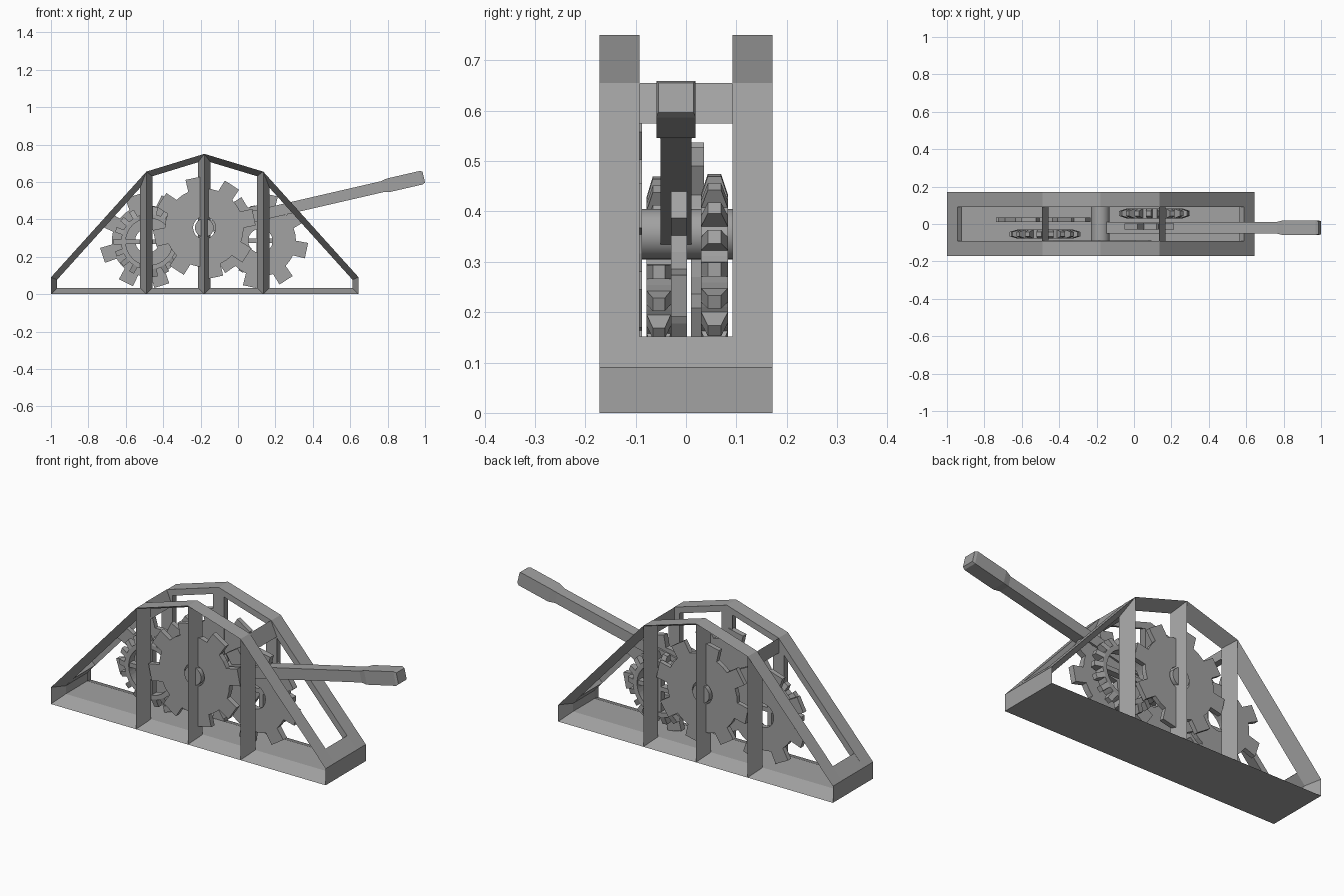
import bpy, bmesh, math
from mathutils import Vector, geometry

if "Cube" in bpy.data.objects:
    bpy.data.objects.remove(bpy.data.objects["Cube"])

grey = bpy.data.materials.new("plain_grey")
grey.diffuse_color = (0.36, 0.36, 0.36, 1)
grey.use_nodes = True
grey.node_tree.nodes["Principled BSDF"].inputs["Base Color"].default_value = grey.diffuse_color


def finish(name, bm, smooth=False):
    bmesh.ops.remove_doubles(bm, verts=bm.verts, dist=1e-5)
    bmesh.ops.recalc_face_normals(bm, faces=bm.faces)
    mesh = bpy.data.meshes.new(name)
    bm.to_mesh(mesh)
    bm.free()
    mesh.materials.append(grey)
    ob = bpy.data.objects.new(name, mesh)
    bpy.context.collection.objects.link(ob)
    if smooth:
        bpy.context.view_layer.objects.active = ob
        ob.select_set(True)
        bpy.ops.object.shade_smooth_by_angle(angle=math.radians(35))
        ob.select_set(False)
    return ob


def bridge(bm, a, b, skip=()):
    n = len(a)
    for i in range(n):
        if i not in skip:
            j = (i + 1) % n
            bm.faces.new([bm.verts.new(p) for p in (a[i], a[j], b[j], b[i])])


def loop(poly, y):
    return [Vector((x, y, z)) for x, z in poly]


def prism(name, poly, y0, y1, smooth=False):
    bm = bmesh.new()
    a, b = loop(poly, y0), loop(poly, y1)
    bridge(bm, a, b)
    for ring in (a, b):
        bm.faces.new([bm.verts.new(p) for p in ring])
    return finish(name, bm, smooth)


def inset(poly, d):
    """Shrink a clockwise convex outline by d."""
    pts = [Vector(p) for p in poly]
    n = len(pts)
    lines = []
    for i in range(n):
        a, b = pts[i], pts[(i + 1) % n]
        t = (b - a).normalized()
        off = Vector((t.y, -t.x)) * d
        lines.append((a + off, b + off))
    out = []
    for i in range(n):
        (a, b), (c, e) = lines[i - 1], lines[i]
        out.append(geometry.intersect_line_line_2d(
            a - (b - a) * 9, b + (b - a) * 9, c - (e - c) * 9, e + (e - c) * 9))
    return out


# Truss frame: two sides, each with four openings cut with sloping edges
OUT, IN, T = 0.172, 0.092, 0.033
X = (-0.49, -0.18, 0.135)
L, R, SH, TOP, LOW = -1.0, 0.645, 0.655, 0.75, 0.09
cells = [  # outline, index of the edges that are posts
    ([(L, 0), (L, LOW), (X[0], SH), (X[0], 0)], (2,)),
    ([(X[0], 0), (X[0], SH), (X[1], TOP), (X[1], 0)], (0, 2)),
    ([(X[1], 0), (X[1], TOP), (X[2], SH), (X[2], 0)], (0, 2)),
    ([(X[2], 0), (X[2], SH), (R, LOW), (R, 0)], (0,)),
]
for side, label in ((-1, "front"), (1, "back")):
    bm = bmesh.new()
    for poly, posts in cells:
        hole = inset(poly, T)
        bridge(bm, loop(poly, side * OUT), loop(hole, side * IN))
        bridge(bm, loop(poly, side * IN), loop(hole, side * IN))
        bridge(bm, loop(poly, side * OUT), loop(poly, side * IN), posts)
    finish(label + "_truss", bm)

# Floor, end walls and crossbars between the two sides
prism("floor", [(L, 0), (L, T), (R, T), (R, 0)], -IN, IN)
wall = [(0, 0), (0, 0.09), (0.057, 0.152), (0.08, 0.13), (T, 0.077), (T, 0)]
prism("left_end_wall", [(L + x, z) for x, z in wall], -IN, IN)
prism("right_end_wall", [(R - x, z) for x, z in wall], -IN, IN)
for x, label in ((X[0], "left"), (X[2], "right")):
    prism(label + "_crossbar",
          [(x - 0.002, SH), (x + T, 0.575), (x - 0.002, 0.575)], -IN, IN)


def gear(name, cx, cz, y0, y1, teeth, root, tip, bore, phase,
         tip_width=1.0, spokes=False):
    """Toothed ring; tip_width below 1 chamfers the teeth."""
    step = math.tau / teeth
    mid, half = (y0 + y1) / 2, (y1 - y0) / 2
    spec = [(-0.27, root, 1), (-0.21, tip, tip_width),
            (0.21, tip, tip_width), (0.27, root, 1), (0.5, root, 1)]
    rings = {(s, k): [] for s in (-1, 1) for k in ("rim", "body", "bore")}
    for i in range(teeth):
        for f, r, w in spec:
            a = math.radians(phase) + (i + f) * step
            for s in (-1, 1):
                for kind, rad, wid in (("rim", r, w), ("body", root * 0.98, 1),
                                       ("bore", bore, 1)):
                    rings[s, kind].append(Vector((cx + rad * math.cos(a),
                                                  mid + s * half * wid,
                                                  cz + rad * math.sin(a))))
    bm = bmesh.new()
    for s in (-1, 1):
        bridge(bm, rings[s, "rim"], rings[s, "body"])
        bridge(bm, rings[s, "body"], rings[s, "bore"])
    for kind in ("rim", "bore"):
        bridge(bm, rings[-1, kind], rings[1, kind])
    finish(name, bm)
    if spokes:
        w, e = 0.012, bore + 0.01
        h = half * 0.7
        prism(name + "_spoke_level", [(cx - e, cz - w), (cx - e, cz + w),
              (cx + e, cz + w), (cx + e, cz - w)], mid - h, mid + h)
        prism(name + "_spoke_upright", [(cx - w, cz - e), (cx - w, cz + e),
              (cx + w, cz + e), (cx + w, cz - e)], mid - h, mid + h)


# Large flat gears
CX, CZ, GZ = -0.18, 0.355, 0.285
gear("front_centre_gear", CX, CZ, -0.116, -0.087, 8, 0.21, 0.275, 0.06, 12)
gear("back_centre_gear", CX, CZ, 0.093, 0.118, 8, 0.21, 0.275, 0.06, 12)
gear("left_gear", -0.485, GZ, 0.01, 0.036, 8, 0.19, 0.255, 0.065, 18)
gear("right_gear", 0.12, GZ, -0.03, 0.002, 8, 0.19, 0.255, 0.065, 33)

# Small spoked gears with chamfered teeth
gear("left_small_gear", -0.475, GZ - 0.005, -0.078, -0.03, 18, 0.15, 0.19, 0.125, 0, 0.5, True)
gear("right_small_gear", 0.11, GZ, 0.03, 0.083, 18, 0.15, 0.19, 0.125, 0, 0.5, True)

# Axle through the centre gears
prism("axle", [(CX + 0.05 * math.cos(k * math.tau / 32),
                CZ + 0.05 * math.sin(k * math.tau / 32)) for k in range(32)],
      -0.13, 0.13, True)

# Lever with a thicker grip, lofted from rectangular sections
tilt = math.radians(13)
u = Vector((math.cos(tilt), 0, math.sin(tilt)))
v = Vector((-math.sin(tilt), 0, math.cos(tilt)))
bm = bmesh.new()
sections = []
for t, h, w in ((0, 0.03, 0.031), (0.975, 0.03, 0.031), (1.01, 0.037, 0.039),
                (1.19, 0.037, 0.039), (1.204, 0.03, 0.035)):
    c = Vector((CX, -0.02, CZ)) + u * t
    sections.append([c + v * (h * a) + Vector((0, w * b, 0))
                     for a, b in ((-1, -1), (1, -1), (1, 1), (-1, 1))])
for a, b in zip(sections, sections[1:]):
    bridge(bm, a, b)
for ring in (sections[0], sections[-1]):
    bm.faces.new([bm.verts.new(p) for p in ring])
finish("lever", bm)
